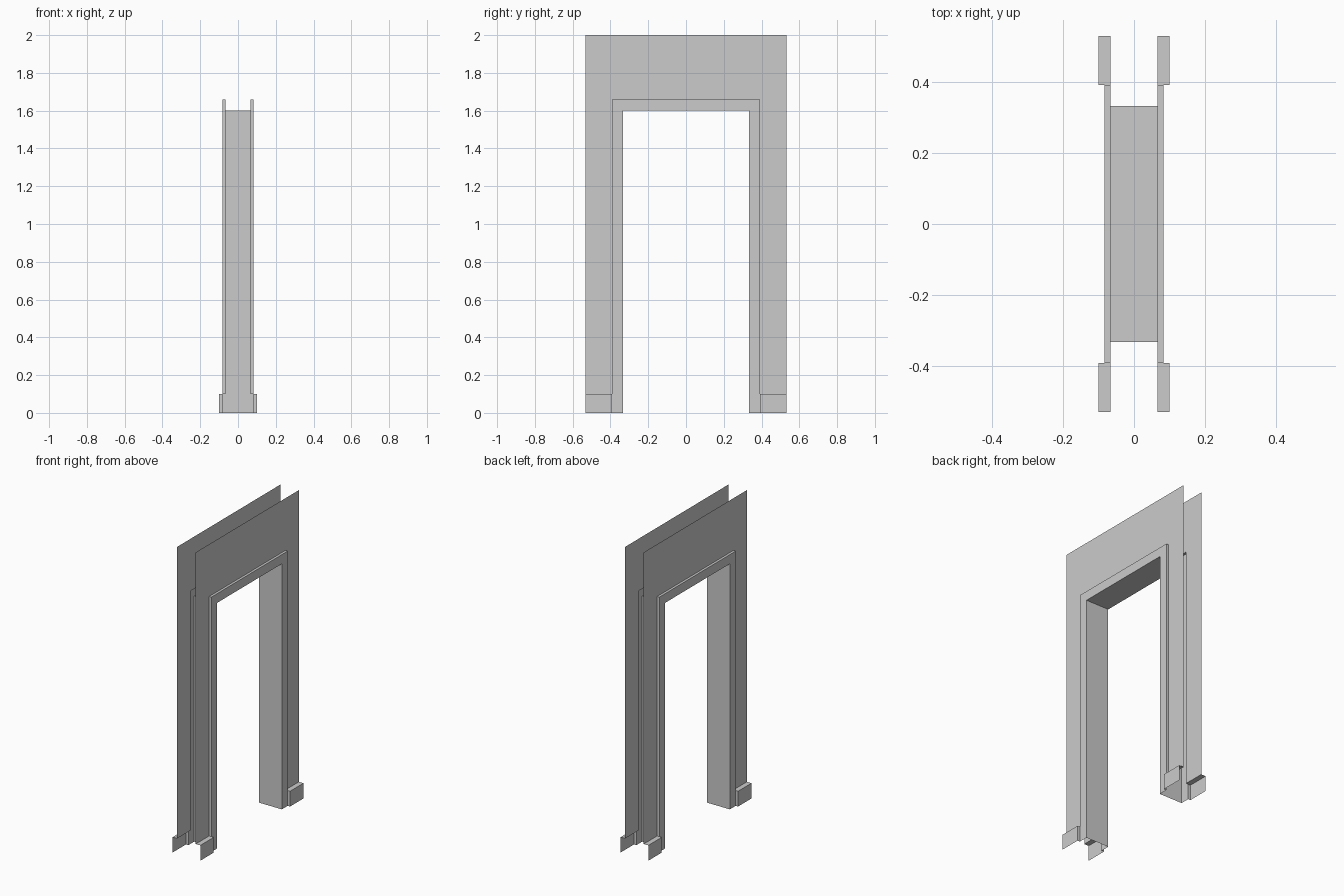
import bpy

if "Cube" in bpy.data.objects:
    bpy.data.objects.remove(bpy.data.objects["Cube"])

# Main sizes: half widths (y), depths (x) and heights (z)
WALL_Y, TRIM_Y, OPEN_Y = 0.531, 0.393, 0.333
WALL_X, TRIM_X, SKIRT_X = 0.067, 0.083, 0.1
TOP_Z, TRIM_Z, OPEN_Z, SKIRT_Z = 2.0, 1.66, 1.6, 0.1


def arch(y, top, bottom=0.0):
    """Door-shaped path in the y-z plane, running left to right."""
    return [(-y, bottom), (-y, top), (y, top), (y, bottom)]


def ring(inner, outer, x):
    """Flat door-shaped surround facing +x."""
    return [[(x, y, z) for y, z in inner + outer[::-1]]]


def strip(path, xa, xb):
    """Ribbon following a y-z path between two depths."""
    return [[(xa, *p), (xb, *p), (xb, *q), (xa, *q)]
            for p, q in zip(path, path[1:])]


def add_part(name, faces, mirror=(False, False, False)):
    lookup, polys = {}, []
    for face in faces:
        polys.append([lookup.setdefault(v, len(lookup)) for v in face])
    mesh = bpy.data.meshes.new(name)
    mesh.from_pydata(list(lookup), [], polys)
    obj = bpy.data.objects.new(name, mesh)
    bpy.context.collection.objects.link(obj)
    if any(mirror):
        mod = obj.modifiers.new("Mirror", "MIRROR")
        mod.use_axis = mirror
        mod.use_mirror_merge = False
    return obj


# Wall sheets on both sides, stopping at the skirting
add_part("wall_sheets",
         ring(arch(TRIM_Y, TRIM_Z, SKIRT_Z), arch(WALL_Y, TOP_Z, SKIRT_Z), WALL_X),
         (True, False, False))

# Raised trim around the opening: front face and outer return
add_part("door_trim",
         ring(arch(OPEN_Y, OPEN_Z), arch(TRIM_Y, TRIM_Z), TRIM_X)
         + strip(arch(TRIM_Y, TRIM_Z, SKIRT_Z), WALL_X, TRIM_X),
         (True, False, False))

# Lining through the opening
add_part("door_lining", strip(arch(OPEN_Y, OPEN_Z), TRIM_X, -TRIM_X))

# Four skirting pieces: front, top ledge and end beside the trim
front = [(SKIRT_X, TRIM_Y, 0.0), (SKIRT_X, WALL_Y, 0.0),
         (SKIRT_X, WALL_Y, SKIRT_Z), (SKIRT_X, TRIM_Y, SKIRT_Z)]
ledge = [(WALL_X, TRIM_Y, SKIRT_Z), (TRIM_X, TRIM_Y, SKIRT_Z), (SKIRT_X, TRIM_Y, SKIRT_Z),
         (SKIRT_X, WALL_Y, SKIRT_Z), (WALL_X, WALL_Y, SKIRT_Z)]
end = [(TRIM_X, TRIM_Y, 0.0), (SKIRT_X, TRIM_Y, 0.0),
       (SKIRT_X, TRIM_Y, SKIRT_Z), (TRIM_X, TRIM_Y, SKIRT_Z)]
add_part("skirting", [front, ledge, end], (True, True, False))
